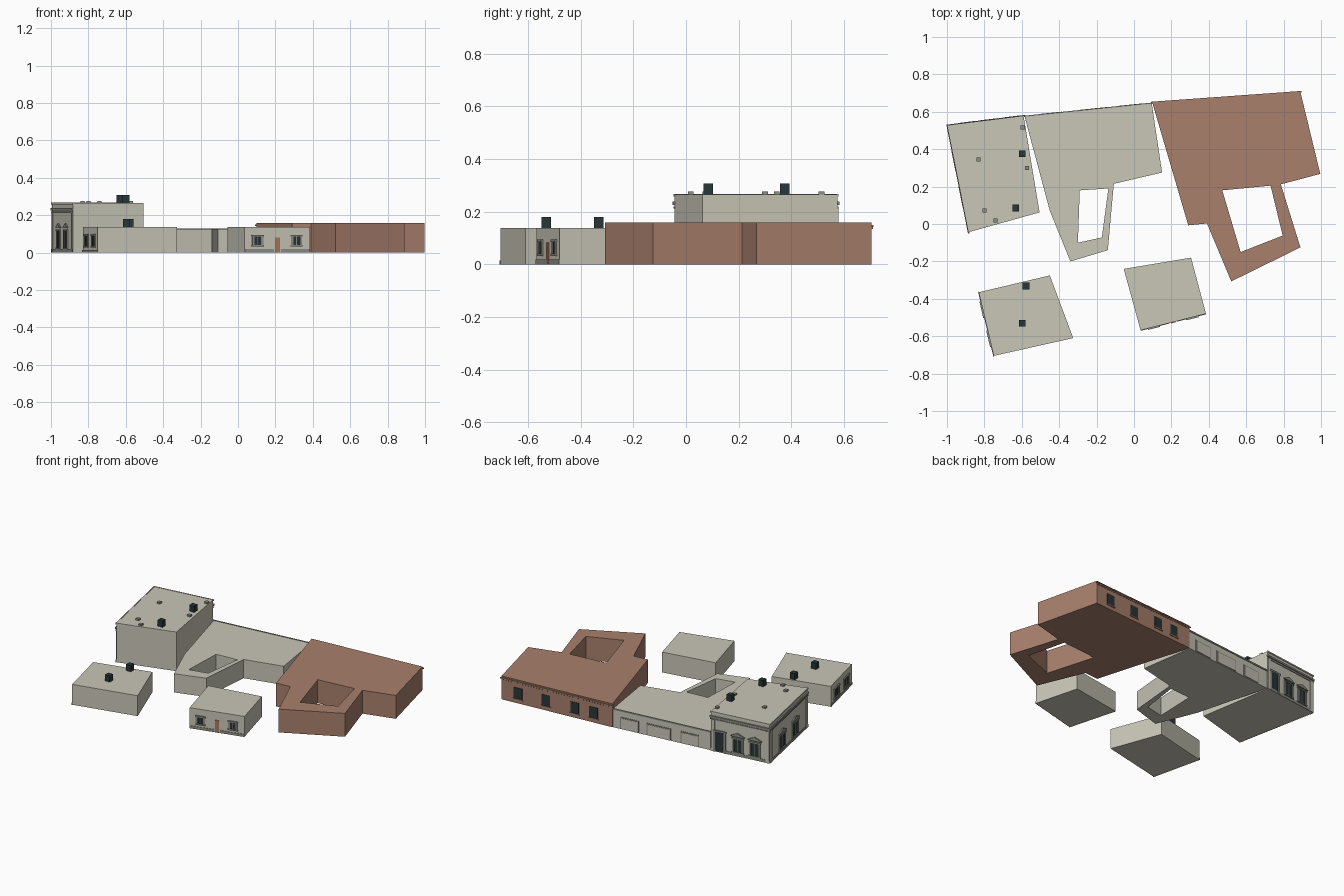
import bpy, bmesh, math
from mathutils import Vector

if "Cube" in bpy.data.objects:
    bpy.data.objects.remove(bpy.data.objects["Cube"])


def material(name, srgb):
    m = bpy.data.materials.new(name)
    m.diffuse_color = [((c + 0.055) / 1.055) ** 2.4 for c in srgb] + [1]
    m.use_nodes = True
    m.node_tree.nodes["Principled BSDF"].inputs["Base Color"].default_value = m.diffuse_color
    return m


STONE = material("pale_stone", (0.79, 0.78, 0.72))
CLAY = material("clay_brown", (0.66, 0.50, 0.425))
DARK = material("dark_glass", (0.16, 0.21, 0.22))
GREY = material("grey_trim", (0.56, 0.56, 0.53))
DOOR = material("door_wood", (0.66, 0.46, 0.37))


def finish(bm, name, mat):
    bmesh.ops.recalc_face_normals(bm, faces=bm.faces)
    me = bpy.data.meshes.new(name)
    bm.to_mesh(me)
    bm.free()
    me.materials.append(mat)
    ob = bpy.data.objects.new(name, me)
    bpy.context.collection.objects.link(ob)
    return ob


def block(name, outline, height, mat, court=None):
    """Footprint, optionally with an open courtyard, raised to a height."""
    bm = bmesh.new()
    edges = []
    for loop in [outline] + ([court] if court else []):
        vs = [bm.verts.new((x, y, 0)) for x, y in loop]
        edges += [bm.edges.new((vs[i - 1], vs[i])) for i in range(len(vs))]
    bmesh.ops.triangle_fill(bm, edges=edges, use_beauty=True)
    ext = bmesh.ops.extrude_face_region(bm, geom=bm.faces[:], use_keep_orig=True)
    top = [g for g in ext["geom"] if isinstance(g, bmesh.types.BMVert)]
    bmesh.ops.translate(bm, verts=top, vec=(0, 0, height))
    return finish(bm, name, mat)


def plate(name, wall, profile, out, mat, t=0.5):
    """Profile of (along, z) points centred at fraction t of a wall, pushed outward."""
    a, b = (Vector((*p, 0)) for p in wall)
    d = (b - a).normalized()
    n = Vector((d.y, -d.x, 0))
    o = a.lerp(b, t)
    bm = bmesh.new()
    back, front = ([bm.verts.new(o + d * s + n * k + Vector((0, 0, z)))
                    for s, z in profile] for k in (-0.002, out))
    bm.faces.new(back)
    bm.faces.new(front)
    for i in range(len(profile)):
        bm.faces.new((back[i - 1], back[i], front[i], front[i - 1]))
    return finish(bm, name, mat)


def panel(name, wall, t, w, z0, z1, out, mat, shift=0):
    s0, s1 = shift - w / 2, shift + w / 2
    return plate(name, wall, [(s0, z0), (s1, z0), (s1, z1), (s0, z1)], out, mat, t)


def band(name, wall, z0, z1, out, mat):
    length = (Vector(wall[1]) - Vector(wall[0])).length
    panel(name, wall, 0.5, length + 2 * out, z0, z1, out, mat)


def window(wall, t, w, z0, z1, gable=False, trim=GREY):
    panel("window_pane", wall, t, w, z0, z1, 0.002, DARK)
    for s in (-1, 1):
        panel("window_jamb", wall, t, 0.012, z0 - 0.005, z1 + 0.005, 0.006, trim,
              s * (w / 2 + 0.006))
    panel("window_head", wall, t, w + 0.03, z1, z1 + 0.009, 0.008, trim)
    panel("window_sill", wall, t, w + 0.03, z0 - 0.008, z0, 0.008, trim)
    panel("window_mullion", wall, t, 0.004, z0, z1, 0.004, trim)
    if gable:
        h = w / 2 + 0.02
        plate("window_pediment", wall, [(-h, z1 + 0.016), (h, z1 + 0.016),
              (h, z1 + 0.021), (0, z1 + 0.042), (-h, z1 + 0.021)], 0.008, trim, t)


def box(name, x, y, z0, z1, size, mat, turn=0.0):
    bm = bmesh.new()
    bmesh.ops.create_cube(bm, size=1)
    bmesh.ops.scale(bm, verts=bm.verts, vec=(size, size, z1 - z0))
    ob = finish(bm, name, mat)
    ob.location = (x, y, (z0 + z1) / 2)
    ob.rotation_euler.z = turn


# Tall corner building
NW, NE, SE, SW = (-0.995, 0.525), (-0.59, 0.575), (-0.505, 0.062), (-0.882, -0.043)
block("corner_building", [NW, SW, SE, NE], 0.265, STONE)
west, north = (NW, SW), (NE, NW)
for wall in (west, north):
    band("plinth", wall, 0, 0.018, 0.003, GREY)
    band("lower_cornice", wall, 0.212, 0.219, 0.004, GREY)
    band("main_cornice", wall, 0.226, 0.238, 0.007, GREY)
    band("parapet_cap", wall, 0.258, 0.267, 0.004, STONE)
    for t in (0.035, 0.965):
        panel("pilaster", wall, t, 0.024, 0, 0.212, 0.005, STONE)
for t in (0.33, 0.67):
    window(west, t, 0.07, 0.028, 0.115, True)
for t in (0.46, 0.75):
    window(north, t, 0.055, 0.028, 0.115, True)
panel("entrance_door", north, 0.15, 0.06, 0.005, 0.13, 0.003, DARK)
for s in (-1, 1):
    panel("entrance_jamb", north, 0.15, 0.012, 0, 0.14, 0.007, GREY, s * 0.036)
panel("entrance_head", north, 0.15, 0.095, 0.135, 0.147, 0.008, GREY)

# Roof boxes and vents
for x, y in ((-0.597, 0.375), (-0.632, 0.085)):
    box("roof_box", x, y, 0.264, 0.307, 0.036, DARK)
for x, y in ((-0.595, 0.515), (-0.572, 0.3), (-0.832, 0.345), (-0.80, 0.073), (-0.74, 0.018)):
    box("roof_vent", x, y, 0.264, 0.276, 0.022, GREY)

# Low middle building with courtyard
block("middle_building",
      [(-0.585, 0.575), (-0.45, 0.07), (-0.34, -0.2), (-0.14, -0.14), (-0.108, 0.215),
       (0.15, 0.275), (0.095, 0.645)], 0.127, STONE,
      [(-0.29, 0.18), (-0.137, 0.19), (-0.172, -0.072), (-0.3, -0.1)])
north = ((0.095, 0.645), (-0.585, 0.575))
band("middle_coping", north, 0.12, 0.13, 0.004, GREY)
for t, w in ((0.17, 0.13), (0.47, 0.17), (0.79, 0.13)):
    panel("garage_door", north, t, w, 0.004, 0.082, 0.003, GREY)
    panel("garage_panel", north, t, w - 0.014, 0.004, 0.075, 0.005, STONE)

# Brown building with courtyard
block("brown_building",
      [(0.098, 0.648), (0.29, -0.007), (0.39, 0.003), (0.52, -0.307), (0.89, -0.125),
       (0.785, 0.212), (0.996, 0.268), (0.89, 0.705)], 0.158, CLAY,
      [(0.472, 0.18), (0.73, 0.205), (0.795, -0.062), (0.57, -0.15)])
north = ((0.89, 0.705), (0.098, 0.648))
band("brown_cornice", north, 0.143, 0.15, 0.006, CLAY)
for i in range(40):
    panel("cornice_block", north, (i + 0.5) / 40, 0.01, 0.134, 0.143, 0.005, CLAY)
for t in (0.15, 0.4, 0.66, 0.83):
    panel("tall_window", north, t, 0.06, 0.03, 0.105, 0.003, DARK)
    panel("tall_window_sill", north, t, 0.07, 0.024, 0.03, 0.006, CLAY)

# Detached house on the west side
block("west_house", [(-0.83, -0.365), (-0.75, -0.705), (-0.325, -0.61), (-0.45, -0.275)],
      0.138, STONE)
west = ((-0.83, -0.365), (-0.75, -0.705))
for t in (0.27, 0.73):
    window(west, t, 0.06, 0.035, 0.09)
band("west_plinth", west, 0, 0.014, 0.003, GREY)
for x, y in ((-0.577, -0.332), (-0.597, -0.53)):
    box("roof_box", x, y, 0.137, 0.18, 0.036, DARK)

# Detached house at the front
block("front_house", [(-0.055, -0.24), (0.035, -0.568), (0.385, -0.48), (0.305, -0.18)],
      0.138, STONE)
front = ((0.035, -0.568), (0.385, -0.48))
for t in (0.2, 0.79):
    window(front, t, 0.036, 0.04, 0.085)
for s in (-1, 1):
    panel("front_plinth", front, 0.5, 0.16, 0, 0.018, 0.003, GREY, s * 0.1)
panel("front_door", front, 0.5, 0.026, 0, 0.082, 0.004, DOOR)
